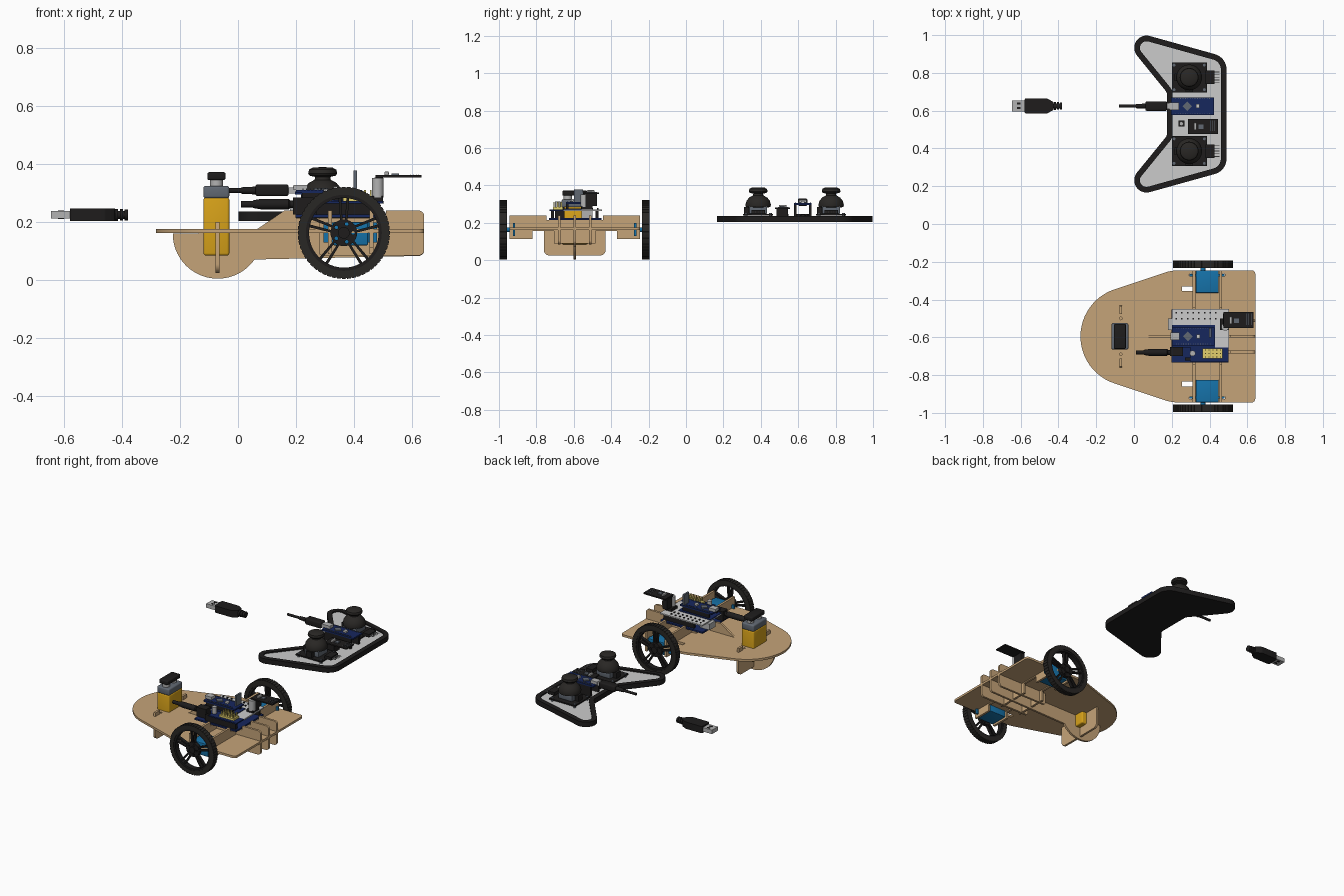
import bpy, bmesh, math
from mathutils import Vector, Matrix

if "Cube" in bpy.data.objects:
    bpy.data.objects.remove(bpy.data.objects["Cube"])

def material(name, r, g, b):
    m = bpy.data.materials.new(name)
    m.diffuse_color = (r, g, b, 1)
    m.use_nodes = True
    m.node_tree.nodes["Principled BSDF"].inputs["Base Color"].default_value = m.diffuse_color
    return m

WOOD = material("wood", .56, .37, .19)
BLACK = material("black", .013, .012, .012)
RUBBER = material("rubber", .022, .020, .018)
BLUE = material("board_blue", .008, .02, .11)
SERVO = material("servo_blue", .008, .17, .40)
YELLOW = material("battery_yellow", .68, .36, .01)
SLATE = material("slate", .12, .14, .17)
STEEL = material("steel", .45, .45, .45)
WHITE = material("white", .70, .70, .70)
GREY = material("panel_grey", .52, .52, .52)
GOLD = material("gold", .75, .62, .15)

# rotations sending local z to the wanted axis (x: u=y, v=z; y: u=x, v=z)
AXES = {'x': Matrix(((0, 0, 1), (1, 0, 0), (0, 1, 0))),
        'y': Matrix(((1, 0, 0), (0, 0, -1), (0, 1, 0))),
        'z': Matrix.Identity(3)}

def finish(name, bm, mat, axis='z', loc=(0, 0, 0), smooth=False):
    bm.transform(Matrix.Translation(loc) @ AXES[axis].to_4x4())
    bmesh.ops.remove_doubles(bm, verts=bm.verts, dist=1e-5)
    bmesh.ops.recalc_face_normals(bm, faces=bm.faces)
    me = bpy.data.meshes.new(name)
    bm.to_mesh(me)
    bm.free()
    ob = bpy.data.objects.new(name, me)
    bpy.context.collection.objects.link(ob)
    me.materials.append(mat)
    if smooth:
        bpy.ops.object.select_all(action='DESELECT')
        ob.select_set(True)
        bpy.context.view_layer.objects.active = ob
        bpy.ops.object.shade_smooth_by_angle(angle=math.radians(35))
    return ob

def box(name, x0, x1, y0, y1, z0, z1, mat, bevel=0):
    bm = bmesh.new()
    bmesh.ops.create_cube(bm, size=1)
    for v in bm.verts:
        v.co = ((x0 + x1) / 2 + v.co.x * (x1 - x0), (y0 + y1) / 2 + v.co.y * (y1 - y0),
                (z0 + z1) / 2 + v.co.z * (z1 - z0))
    if bevel:
        bmesh.ops.bevel(bm, geom=bm.edges[:], offset=bevel, segments=3, profile=.5, affect='EDGES')
    return finish(name, bm, mat, smooth=bool(bevel))

def plate(name, loops, mat, axis, at, thick):
    """Flat sheet from an outline plus hole loops, centred at `at` along axis."""
    cu = bpy.data.curves.new(name, 'CURVE')
    cu.dimensions, cu.fill_mode, cu.extrude = '2D', 'BOTH', thick / 2
    for loop in loops:
        s = cu.splines.new('POLY')
        s.points.add(len(loop) - 1)
        for p, q in zip(s.points, loop):
            p.co = (q[0], q[1], 0, 1)
        s.use_cyclic_u = True
    tmp = bpy.data.objects.new(name + "_curve", cu)
    bpy.context.collection.objects.link(tmp)
    dg = bpy.context.evaluated_depsgraph_get()
    me = bpy.data.meshes.new_from_object(tmp.evaluated_get(dg))
    bm = bmesh.new()
    bm.from_mesh(me)
    bpy.data.objects.remove(tmp)
    bpy.data.meshes.remove(me)
    return finish(name, bm, mat, axis, AXES[axis] @ Vector((0, 0, at if axis != 'y' else -at)), True)

def lathe(name, profile, mat, loc, axis='z', n=32):
    bm = bmesh.new()
    vs = [bm.verts.new((r, 0, h)) for r, h in profile]
    es = [bm.edges.new(p) for p in zip(vs, vs[1:])]
    bmesh.ops.spin(bm, geom=vs + es, cent=(0, 0, 0), axis=(0, 0, 1), angle=2 * math.pi, steps=n)
    return finish(name, bm, mat, axis, loc, True)

def rod(name, r, h0, h1, mat, loc, axis='z', n=20):
    return lathe(name, [(0, h0), (r, h0), (r, h1), (0, h1)], mat, loc, axis, n)

def rounded(pts, n=10):
    """Polygon with each corner (x, y, radius) filleted."""
    out = []
    for i, (x, y, r) in enumerate(pts):
        p = Vector((x, y))
        if r == 0:
            out.append(p)
            continue
        a = (Vector(pts[i - 1][:2]) - p).normalized()
        b = (Vector(pts[(i + 1) % len(pts)][:2]) - p).normalized()
        half = a.angle(b) / 2
        c = p + (a + b).normalized() * r / math.sin(half)
        s, e = p + a * r / math.tan(half) - c, p + b * r / math.tan(half) - c
        out += [c + s.slerp(e, k / n).normalized() * r for k in range(n + 1)]
    return out

def inset(pts, d):
    area = sum(a[0] * b[1] - a[1] * b[0] for a, b in zip(pts, pts[1:] + pts[:1]))
    sgn, out = (1 if area > 0 else -1), []
    for i, p in enumerate(pts):
        t = (pts[(i + 1) % len(pts)] - p).normalized() + (p - pts[i - 1]).normalized()
        t.normalize()
        out.append(p + Vector((-t.y, t.x)) * d * sgn)
    return out

def circle(cx, cy, r, n=48):
    return [(cx + r * math.cos(math.tau * k / n), cy + r * math.sin(math.tau * k / n)) for k in range(n)]

def rect(x0, x1, y0, y1):
    return [(x0, y0), (x1, y0), (x1, y1), (x0, y1)]

# ---------------- car chassis ----------------
C, T = -.595, .014
deck = rounded([(.642, C - .35, .02), (.642, C + .35, .02), (.2, C + .35, .25),
                (-.85, C, .262), (.2, C - .35, .25)], 24)
holes = []
for s in (-1, 1):
    a, b = sorted((C + s * .24, C + s * .265))
    holes += [rect(.255, .31, a, b)]
    holes += [circle(x, C + s * .325, .008, 16) for x in (.30, .475)]
    holes += [circle(-.07, C + s * .095, .007, 16)]
plate("deck", [deck] + holes, WOOD, 'z', .169, T)
arc = [Vector((-.07 + .155 * math.cos(math.radians(a)), .16 + .155 * math.sin(math.radians(a)))) for a in range(180, 330, 5)]
keel = arc + rounded([(.642, .08, .02), (.642, .24, .02), (.51, .24, 0), (.51, .215, 0),
                      (.2, .215, 0), (.2, .24, 0), (.16, .24, 0), (.05, .165, 0)])
plate("centre_keel", [keel], WOOD, 'y', C, T)
for s, nm in ((-1, "near"), (1, "far")):
    fin = rounded([(.28, .085, .01), (.642, .085, .02), (.642, .24, .02), (.51, .24, 0), (.51, .215, 0), (.28, .215, 0)])
    plate(nm + "_side_fin", [fin], WOOD, 'y', C + s * .083, T)
nose = rounded([(C - .165, .025, .03), (C + .165, .025, .03), (C + .165, .165, 0), (C + .16, .2, 0),
                (C + .118, .2, 0), (C + .118, .165, 0), (C - .118, .165, 0), (C - .118, .2, 0),
                (C - .16, .2, 0), (C - .165, .165, 0)])
plate("nose_cross_plate", [nose], WOOD, 'x', -.07, T)
half = [(.11, .09), (.11, .155), (.225, .155), (.225, .112), (.35, .112), (.35, .24), (.15, .24), (.15, .215)]
cross = [(C + u, v) for u, v in half] + [(C - u, v) for u, v in reversed(half)]
for x in (.318, .46):
    plate("motor_cross_plate", [cross], WOOD, 'x', x, T)

# ---------------- wheels and motors ----------------
WX, WZ = .365, .163
teeth = [(WX + r * math.cos(a), WZ + r * math.sin(a)) for k in range(56)
         for r, a in ((.159, (k - .35) * math.tau / 56), (.159, (k + .35) * math.tau / 56),
                      (.1565, (k + .38) * math.tau / 56), (.1565, (k + .62) * math.tau / 56))]
for s in (-1, 1):
    y = C + s * .381
    plate("tyre", [teeth, circle(WX, WZ, .131)], RUBBER, 'y', y, .04)
    plate("rim", [circle(WX, WZ, .133), circle(WX, WZ, .12)], BLACK, 'y', y, .034)
    plate("hub_disc", [circle(WX, WZ, .046)] + [circle(WX + .032 * math.cos(k * math.tau / 5), WZ + .032 * math.sin(k * math.tau / 5), .006, 12) for k in range(5)], BLACK, 'y', y, .024)
    for k in range(5):
        for o in (-1, 1):
            a = math.tau * k / 5 + math.pi / 2
            d, e = Vector((math.cos(a), math.sin(a))), Vector((-math.sin(a), math.cos(a)))
            c = Vector((WX, WZ))
            p, q = c + d * .036 + e * o * .008, c + d * .124 + e * o * .014
            plate("spoke", [[p - e * .004, q - e * .005, q + e * .005, p + e * .004]], BLACK, 'y', y, .02)
    rod("hub", .02, -.02, .02, BLACK, (WX, y, WZ), 'y')
    rod("axle", .013, -.03, .03, SERVO, (WX, C + s * .345, WZ), 'y')
    a, b = sorted((C + s * .23, C + s * .35))
    box("servo_body", .328, .448, a, b, .12, .2, SERVO, .004)
    a, b = sorted((C + s * .318, C + s * .33))
    box("servo_flange", .295, .48, a, b, .13, .198, SERVO)

# ---------------- battery ----------------
box("battery_body", -.119, -.03, C - .07, C + .07, .085, .285, YELLOW, .008)
box("battery_top", -.119, -.03, C - .07, C + .07, .282, .325, SLATE, .008)
for s in (-1, 1):
    rod("battery_terminal", .022, .32, .35, STEEL, (-.074, C + s * .037, 0), n=6 if s > 0 else 20)
box("battery_clip", -.106, -.043, C - .066, C + .066, .345, .372, BLACK, .006)

# ---------------- electronics helpers ----------------
def micro(nm, x, y, zb, z):
    """Small controller board on socket headers, from zb up to board level z."""
    box(nm + "_micro_board", x, x + .227, y - .047, y + .047, z, z + .01, BLUE)
    for s in (-1, 1):
        box(nm + "_micro_header", x + .02, x + .21, y + s * .04 - .007, y + s * .04 + .007, zb, z, BLACK)
        for k in range(15):
            px = x + .024 + k * .0128
            box(nm + "_micro_pin", px - .002, px + .002, y + s * .04 - .002, y + s * .04 + .002, z, z + .016, SLATE)
    box(nm + "_micro_usb_port", x - .008, x + .04, y - .02, y + .02, z + .01, z + .028, STEEL)
    bm = bmesh.new()
    bmesh.ops.create_cube(bm, size=1, matrix=Matrix.Translation((x + .085, y, z + .013)) @ Matrix.Rotation(math.pi / 4, 4, 'Z') @ Matrix.Diagonal((.036, .036, .008, 1)))
    finish(nm + "_micro_chip", bm, SLATE)
    box(nm + "_reset_button", x + .13, x + .15, y - .01, y + .01, z + .01, z + .022, WHITE)

def radio(nm, x0, x1, y0, y1, z):
    box(nm + "_radio_board", x0, x1, y0, y1, z, z + .008, BLACK)
    box(nm + "_radio_chip", x0 + .055, x0 + .08, y0 + .025, y0 + .05, z + .008, z + .014, SLATE)
    box(nm + "_radio_crystal", x0 + .03, x0 + .045, y0 + .02, y0 + .06, z + .008, z + .02, STEEL, .003)
    for k in range(4):
        box(nm + "_radio_antenna", x1 - .04 + k * .01, x1 - .038 + k * .01, y0 + .015, y1 - .01, z + .007, z + .0095, SLATE)

# ---------------- car electronics ----------------
box("main_board", .198, .5, -.732, -.452, .216, .226, BLUE)
for y in (-.715, -.475):
    box("main_board_socket", .27, .49, y - .008, y + .008, .226, .268, BLACK)
box("power_jack", .19, .26, -.7, -.65, .226, .285, BLACK)
box("board_usb_port", .18, .25, -.56, -.5, .226, .265, STEEL)
box("shield_board", .2, .503, -.655, -.45, .264, .272, WHITE)
box("shield_lower_board", .3, .5, -.73, -.655, .264, .272, BLUE)
for i in range(5):
    for j in range(3):
        box("servo_pin", .375 + i * .02, .381 + i * .02, -.708 + j * .019, -.702 + j * .019, .27, .31, GOLD)
box("pin_block", .362, .468, -.712, -.658, .27, .285, GOLD)
for i in range(8):
    for y in (-.475, -.505):
        box("shield_pin", .22 + i * .03, .228 + i * .03, y, y + .008, .27, .278, BLACK)
rod("capacitor", .015, .27, .315, STEEL, (.31, -.685, 0))
micro("car", .2, C, .272, .3)
box("shield_side_board", .2, .43, C - .06, C + .06, .27, .276, BLUE)
box("radio_base", .455, .5, -.56, -.5, .27, .29, BLACK)
rod("radio_capacitor", .02, .285, .352, STEEL, (.482, -.545, 0))
box("radio_socket", .47, .5, -.54, -.475, .29, .354, BLACK)
radio("car", .475, .633, -.55, -.465, .354)
box("upright_module", .398, .41, -.6, -.55, .3, .378, SLATE)
lathe("power_plug", [(0, 0), (.011, 0), (.011, .04), (.014, .045), (.018, .07), (.018, .165), (.013, .17), (.013, .2), (0, .2)],
      BLACK, (.01, -.68, .262), 'x')

# ---------------- hand controller ----------------
P = .582
h = [(.49, .30, .085), (-.113, .468, .065), (.175, .114, .04)]
pad = rounded([(x, P + v, r) for x, v, r in h] + [(x, P - v, r) for x, v, r in reversed(h)], 14)
plate("pad_base", [pad], BLACK, 'z', .211, .014)
plate("pad_rim", [pad, inset(pad, .03)], BLACK, 'z', .22, .032)
plate("pad_panel", [inset(pad, .028)], GREY, 'z', .222, .012)
for y in (.386, .776):
    X = .292
    box("stick_board", .2, .386, y - .08, y + .08, .24, .248, BLACK)
    for dx in (-.08, .08):
        for dy in (-.065, .065):
            rod("stick_post", .008, .225, .252, SLATE, (X + dx, y + dy, 0), n=12)
    box("stick_housing", X - .05, X + .05, y - .048, y + .048, .248, .292, SLATE, .004)
    for dx, dy in ((-.058, 0), (0, -.056)):
        box("stick_potentiometer", X + dx - .02, X + dx + .02, y + dy - .02, y + dy + .02, .248, .285, BLACK)
    lathe("stick_dome", [(.045, .28), (.066, .285), (.068, .297), (.062, .318), (.048, .335), (.028, .346), (.026, .356),
                         (.045, .36), (.05, .368), (.047, .381), (.034, .388), (0, .39)], RUBBER, (X, y, 0))
    box("stick_connector", .378, .425, y - .036, y + .036, .248, .268, BLACK)
    for k in range(5):
        box("stick_pin", .42, .452, y - .03 + k * .0142, y - .026 + k * .0142, .256, .26, STEEL)
micro("pad", .197, .624, .23, .295)
box("pad_radio_socket", .3, .35, .485, .545, .228, .275, BLACK)
radio("pad", .287, .446, .477, .557, .275)
box("pad_button_base", .235, .267, .515, .547, .228, .248, BLACK)
rod("pad_button", .011, .245, .262, STEEL, (.251, .531, 0))
rod("pad_cable", .008, -.08, .04, BLACK, (0, .624, .309), 'x', 12)
lathe("pad_cable_relief", [(0, .01), (.011, .01), (.014, .07), (0, .07)], BLACK, (0, .624, .309), 'x')
box("pad_plug", .06, .175, .599, .649, .29, .33, BLACK, .008)
box("pad_plug_tip", .17, .205, .608, .64, .299, .32, STEEL)

# ---------------- loose USB plug ----------------
box("usb_shell", -.645, -.57, .595, .655, .212, .238, STEEL)
for y in (.608, .632):
    box("usb_shell_hole", -.62, -.6, y, y + .012, .21, .2395, BLACK)
plug = rounded([(-.58, .585, .01), (-.46, .585, .02), (-.425, .605, .01), (-.425, .645, .01), (-.46, .665, .02), (-.58, .665, .01)], 5)
plate("usb_grip", [plug], BLACK, 'z', .225, .044)
for k in range(3):
    rod("usb_relief_ring", .021 - .001 * k, 0, .011, BLACK, (-.424 + k * .0165, .625, .225), 'x')
rod("usb_cable_stub", .014, -.43, -.38, BLACK, (0, .625, .225), 'x')
